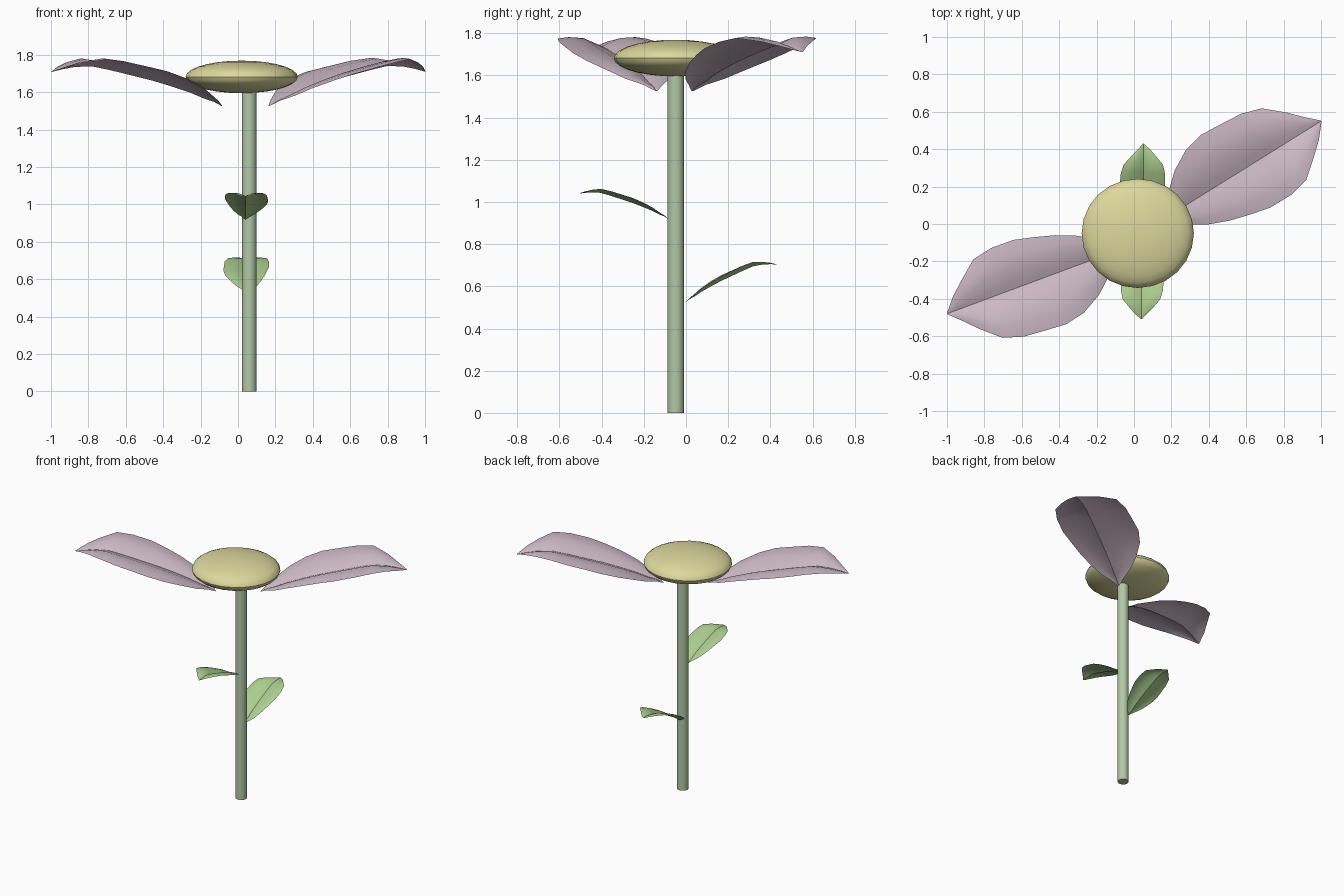
import bpy
from math import radians, cos, sin
from mathutils import Matrix, Vector

if "Cube" in bpy.data.objects:
    bpy.data.objects.remove(bpy.data.objects["Cube"])


def paint(obj, name, rgb):
    mat = bpy.data.materials.get(name) or bpy.data.materials.new(name)
    mat.diffuse_color = (*rgb, 1)
    mat.use_nodes = True
    mat.node_tree.nodes["Principled BSDF"].inputs["Base Color"].default_value = mat.diffuse_color
    obj.data.materials.append(mat)


def smooth(obj, angle=40):
    bpy.ops.object.select_all(action='DESELECT')
    obj.select_set(True)
    bpy.context.view_layer.objects.active = obj
    bpy.ops.object.shade_smooth_by_angle(angle=radians(angle))


# Blade stations: distance along, left width, right width, midrib height
STATIONS = [
    (0.00, 0.005, 0.005, 0.000), (0.04, 0.050, 0.045, 0.022),
    (0.10, 0.118, 0.100, 0.040), (0.18, 0.190, 0.150, 0.072),
    (0.29, 0.252, 0.194, 0.107), (0.40, 0.277, 0.224, 0.138),
    (0.51, 0.270, 0.249, 0.164), (0.64, 0.260, 0.250, 0.194),
    (0.75, 0.226, 0.226, 0.216), (0.85, 0.138, 0.142, 0.212),
    (0.92, 0.065, 0.080, 0.200), (0.984, 0.004, 0.004, 0.185)]
# Cross-section: fraction of width, lift as a fraction of width
SECTION = [(1, 0.16), (0.75, 0.19), (0.42, 0.17), (0.12, 0.05)]


def blade(name, base, heading, pitch, scale, color_name, rgb):
    verts, faces = [], []
    for u, left, right, z in STATIONS:
        row = [(u, f * left, z + h * left) for f, h in SECTION]
        row.append((u, 0, z))
        row += [(u, -f * right, z + h * right) for f, h in reversed(SECTION)]
        verts += row
    n = 2 * len(SECTION) + 1
    for i in range(len(STATIONS) - 1):
        for j in range(n - 1):
            a = i * n + j
            faces.append((a, a + 1, a + n + 1, a + n)[::1])
    mat = (Matrix.Translation(base) @ Matrix.Rotation(radians(heading), 4, 'Z')
           @ Matrix.Rotation(radians(-pitch), 4, 'Y') @ Matrix.Scale(scale, 4))
    mesh = bpy.data.meshes.new(name)
    mesh.from_pydata([mat @ Vector(v) for v in verts], [], faces)
    mesh.flip_normals()
    mesh.update()
    if sum(p.normal.z for p in mesh.polygons) < 0:
        mesh.flip_normals()
    obj = bpy.data.objects.new(name, mesh)
    bpy.context.collection.objects.link(obj)
    paint(obj, color_name, rgb)
    smooth(obj)


# Stem
bpy.ops.mesh.primitive_cylinder_add(vertices=16, radius=0.039, depth=1.64,
                                    location=(0.06, -0.048, 0.82))
stem = bpy.context.object
stem.name = "stem"
paint(stem, "stem_green", (0.45, 0.58, 0.38))
smooth(stem)

# Flattened flower centre
bpy.ops.mesh.primitive_uv_sphere_add(segments=24, ring_count=14, radius=1,
                                     location=(0.02, -0.05, 1.682))
center = bpy.context.object
center.name = "flower_center"
center.scale = (0.3, 0.292, 0.087)
bpy.ops.object.transform_apply(location=False, rotation=False, scale=True)
paint(center, "center_yellow", (0.72, 0.69, 0.34))
smooth(center)

# Two petals
MAUVE = (0.62, 0.50, 0.57)
blade("petal_right", (0.165, 0.03, 1.525), 31.9, 0, 1, "petal_mauve", MAUVE)
blade("petal_left", (-0.085, -0.14, 1.525), 200.4, 0, 0.99, "petal_mauve", MAUVE)

# Two leaves, same blade at a smaller scale
GREEN = (0.42, 0.62, 0.28)
blade("leaf_back", (0.05, 0.0, 0.525), 90, 12, 0.465, "leaf_green", GREEN)
blade("leaf_front", (0.04, -0.085, 0.92), 270, 5, 0.44, "leaf_green", GREEN)
